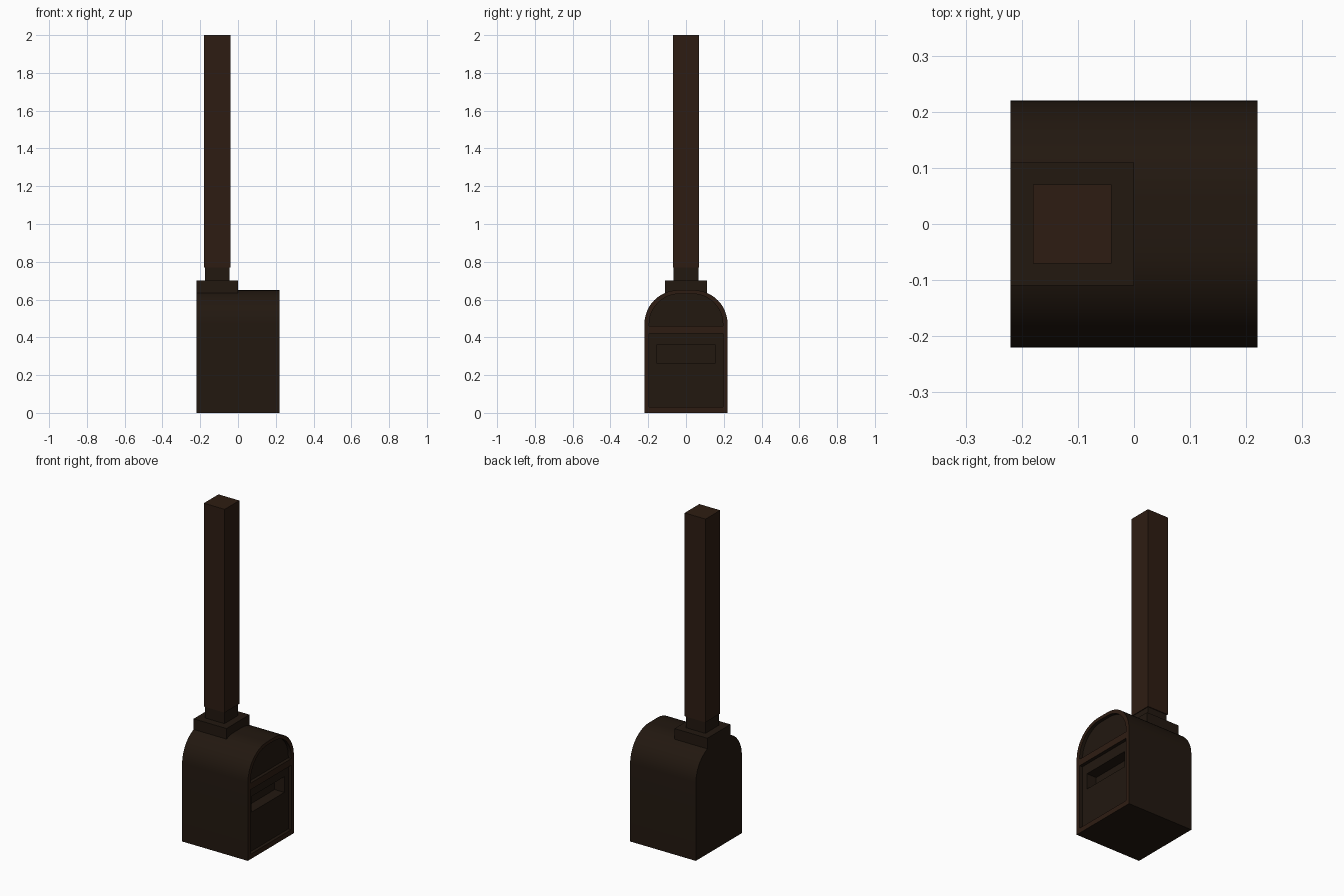
import bpy, bmesh, math

if "Cube" in bpy.data.objects:
    bpy.data.objects.remove(bpy.data.objects["Cube"])


def material(name, color):
    m = bpy.data.materials.new(name)
    m.diffuse_color = (*color, 1)
    m.use_nodes = True
    m.node_tree.nodes["Principled BSDF"].inputs["Base Color"].default_value = m.diffuse_color
    return m


iron = material("dark_iron", (0.016, 0.009, 0.005))
rust = material("rusty_iron", (0.027, 0.012, 0.006))


def finish(name, bm, mat):
    bmesh.ops.recalc_face_normals(bm, faces=bm.faces)
    me = bpy.data.meshes.new(name)
    bm.to_mesh(me)
    bm.free()
    me.materials.append(mat)
    ob = bpy.data.objects.new(name, me)
    bpy.context.collection.objects.link(ob)
    return ob


def box(name, x0, x1, half_y, z0, z1, mat):
    bm = bmesh.new()
    bmesh.ops.create_cube(bm, size=1)
    for v in bm.verts:
        v.co = ((x0 + x1) / 2 + v.co.x * (x1 - x0), v.co.y * 2 * half_y,
                (z0 + z1) / 2 + v.co.z * (z1 - z0))
    return finish(name, bm, mat)


def arch(name, x0, x1, half_y, z0, top, r, mat, steps=12):
    """Prism along x with a rounded-top profile."""
    pts = [(half_y, z0)]
    for i in range(steps + 1):
        a = math.pi / 2 * i / steps
        pts.append((half_y - r + r * math.cos(a), top - r + r * math.sin(a)))
    pts += [(-y, z) for y, z in reversed(pts)]
    bm = bmesh.new()
    face = bm.faces.new([bm.verts.new((x0, y, z)) for y, z in pts])
    ext = bmesh.ops.extrude_face_region(bm, geom=[face], use_keep_orig=True)
    verts = [g for g in ext["geom"] if isinstance(g, bmesh.types.BMVert)]
    bmesh.ops.translate(bm, verts=verts, vec=(x1 - x0, 0, 0))
    return finish(name, bm, mat)


def cut(target, cutter):
    mod = target.modifiers.new("cut", 'BOOLEAN')
    mod.operation, mod.solver, mod.object = 'DIFFERENCE', 'EXACT', cutter
    bpy.context.view_layer.objects.active = target
    bpy.ops.object.modifier_apply(modifier=mod.name)
    bpy.data.objects.remove(cutter)


# Stove body with recessed arch, recessed door and fire slot
body = arch("stove_body", -0.22, 0.22, 0.22, 0, 0.65, 0.18, iron)
cut(body, arch("arch_cutter", 0.20, 0.30, 0.195, 0.46, 0.63, 0.16, iron))
cut(body, box("door_cutter", 0.20, 0.30, 0.195, 0.03, 0.42, iron))
cut(body, box("slot_cutter", 0.135, 0.30, 0.157, 0.265, 0.36, iron))

# Raised front rim gets the rusty colour
if len(body.data.materials) < 2:
    body.data.materials.append(rust)
for p in body.data.polygons:
    raised = p.normal.x > 0.9 and p.center.x > 0.215
    p.material_index = 1 if raised else 0
body.data.materials[1] = rust

# Smooth arched top, sharp edges elsewhere
bpy.ops.object.select_all(action='DESELECT')
body.select_set(True)
bpy.context.view_layer.objects.active = body
bpy.ops.object.shade_smooth_by_angle(angle=math.radians(30))

# Flue base, collar and chimney
box("flue_base", -0.22, 0.0, 0.11, 0.635, 0.70, iron)
box("flue_collar", -0.175, -0.045, 0.065, 0.70, 0.77, iron)
box("chimney", -0.18, -0.04, 0.07, 0.77, 2.0, rust)
